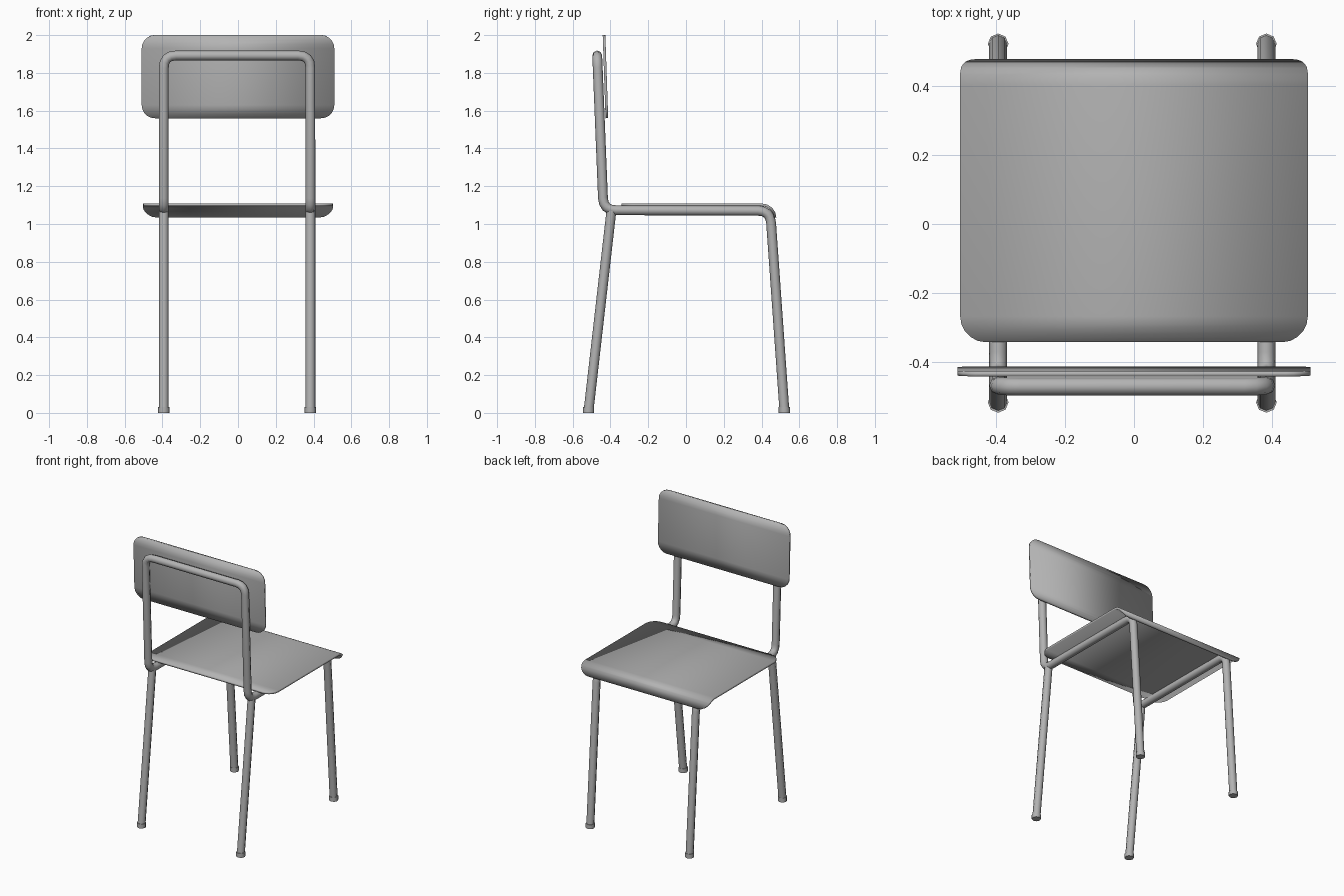
import bpy
import bmesh
from math import sin, cos, pi, radians
from mathutils import Vector

cube = bpy.data.objects.get("Cube")
if cube:
    bpy.data.objects.remove(cube, do_unlink=True)

grey = bpy.data.materials.new("plain_grey")
grey.use_nodes = True
colour = (0.45, 0.45, 0.45, 1)
grey.diffuse_color = colour
grey.node_tree.nodes["Principled BSDF"].inputs["Base Color"].default_value = colour

TUBE = 0.026      # tube radius
HALF = 0.388      # half spacing of the tubes
SHIFT = -0.005    # frame sits slightly off centre


def finish(obj, angle=40):
    bpy.ops.object.select_all(action="DESELECT")
    obj.select_set(True)
    bpy.context.view_layer.objects.active = obj
    bpy.ops.object.shade_smooth_by_angle(angle=radians(angle))


def fillet(points, radius, steps=4):
    """Round the inner corners of a polyline."""
    pts = [Vector(p) for p in points]
    path = [pts[0]]
    for a, b, c in zip(pts, pts[1:], pts[2:]):
        start = b + (a - b).normalized() * radius
        end = b + (c - b).normalized() * radius
        for i in range(steps + 1):
            t = i / steps
            path.append(start * (1 - t) ** 2 + b * 2 * t * (1 - t) + end * t * t)
    return path + [pts[-1]]


def tube(name, path, radius):
    """Eight-sided tube along a path, turned into a mesh."""
    curve = bpy.data.curves.new(name, "CURVE")
    curve.dimensions = "3D"
    curve.bevel_depth = radius
    curve.bevel_resolution = 2
    curve.use_fill_caps = True
    spline = curve.splines.new("POLY")
    spline.points.add(len(path) - 1)
    for point, co in zip(spline.points, path):
        point.co = (*co, 1)
    curve.materials.append(grey)
    obj = bpy.data.objects.new(name, curve)
    bpy.context.collection.objects.link(obj)
    bpy.ops.object.select_all(action="DESELECT")
    obj.select_set(True)
    bpy.context.view_layer.objects.active = obj
    bpy.ops.object.convert(target="MESH")
    finish(bpy.context.object, 50)


def sheet(name, half_width, length, corner, place, extra, thickness):
    """Round-cornered sheet; place() maps distance along it to (y, z)."""
    ends = [corner * (1 - cos(i * pi / 10)) for i in range(6)]
    rows = sorted(set(ends + [length - e for e in ends] + extra))
    bm = bmesh.new()
    previous = None
    for s in rows:
        gap = max(corner - s, s - (length - corner), 0)
        w = half_width - corner + max(corner ** 2 - gap ** 2, 0) ** 0.5
        y, z = place(s)
        row = [bm.verts.new((x, y, z)) for x in (-w, w)]
        if previous:
            bm.faces.new((previous[0], previous[1], row[1], row[0]))
        previous = row
    bmesh.ops.recalc_face_normals(bm, faces=bm.faces)
    mesh = bpy.data.meshes.new(name)
    bm.to_mesh(mesh)
    bm.free()
    mesh.materials.append(grey)
    obj = bpy.data.objects.new(name, mesh)
    bpy.context.collection.objects.link(obj)
    solid = obj.modifiers.new("thickness", "SOLIDIFY")
    solid.thickness = thickness
    solid.offset = 0
    finish(obj)


# Continuous frame: front leg, seat rail, upright, top bar and back down
side = [(0.521, 0.01), (0.446, 1.07), (-0.437, 1.073), (-0.47, 1.892)]
left = [(SHIFT + HALF, y, z) for y, z in side]
right = [(SHIFT - HALF, y, z) for y, z in reversed(side)]
tube("bent_frame", fillet(left + right, 0.065), TUBE)

# Back legs and foot caps
for label, sign in (("left", 1), ("right", -1)):
    x = SHIFT + sign * HALF
    tube(label + "_back_leg", [(x, -0.516, 0.01), (x, -0.395, 1.07)], TUBE)
    for end, y in (("front", 0.521), ("back", -0.516)):
        tube(f"{label}_{end}_foot", [(x, y, 0), (x, y, 0.03)], 0.03)

# Seat: flat sheet that rolls down over the front edge
FLAT, ROLL, TURN = 0.743, 0.07, radians(82)
SEAT_BACK, SEAT_Z = -0.342, 1.101


def seat_profile(s):
    if s <= FLAT:
        return SEAT_BACK + s, SEAT_Z
    a = min((s - FLAT) / ROLL, TURN)
    rest = s - FLAT - a * ROLL
    y = SEAT_BACK + FLAT + ROLL * sin(a) + rest * cos(a)
    z = SEAT_Z - ROLL * (1 - cos(a)) - rest * sin(a)
    return y, z


bend = [FLAT + ROLL * TURN * i / 6 for i in range(7)]
sheet("seat", 0.503, FLAT + ROLL * TURN + 0.006, 0.075, seat_profile, bend, 0.014)

# Backrest: flat, slightly reclined sheet
sheet("backrest", 0.51, 0.44, 0.07,
      lambda s: (-0.419 - 0.034 * s, 1.56 + s), [], 0.014)
